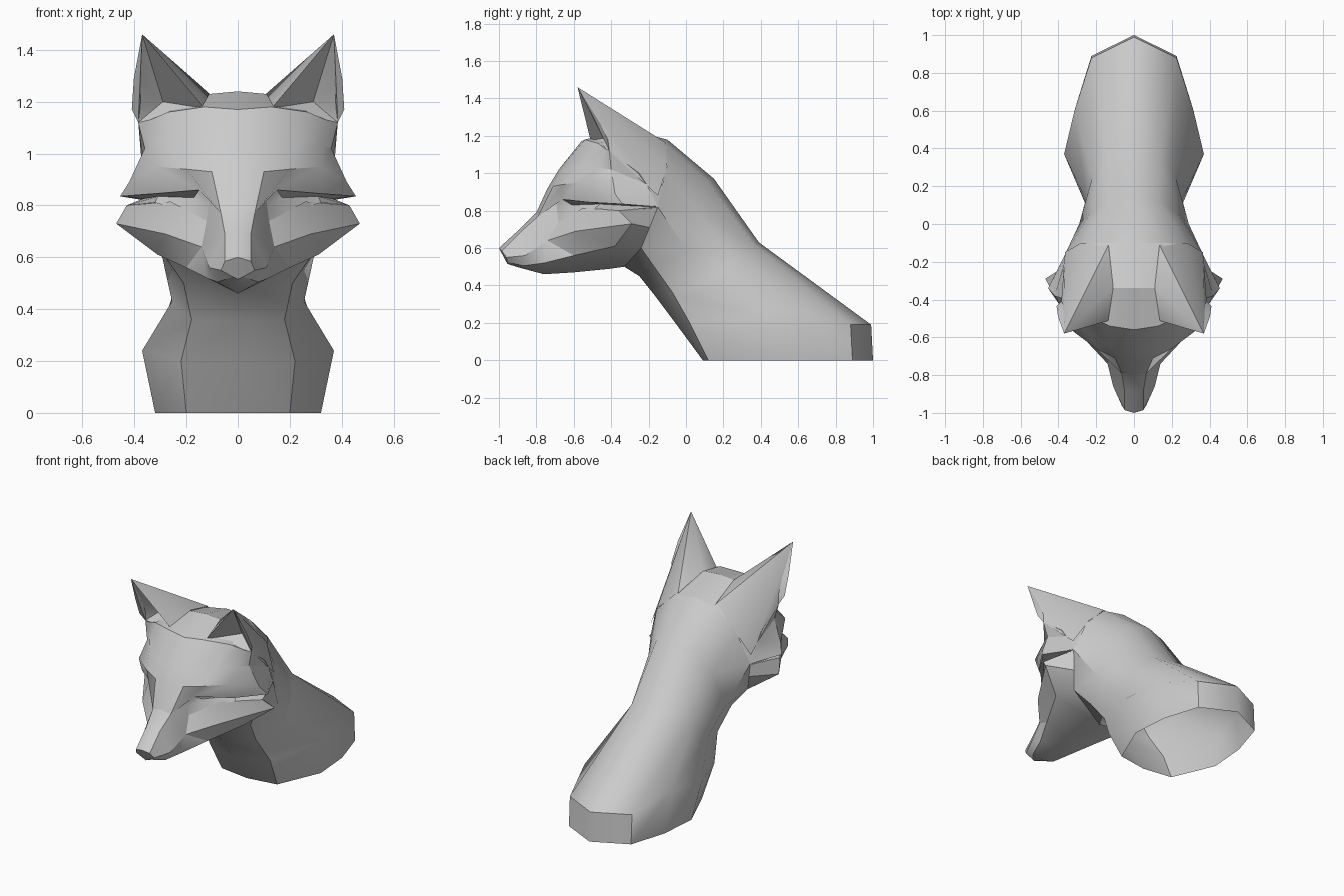
import bpy, bmesh, math
from mathutils import Vector


def finish(name, bm, ref, angle):
    """Face outward from a reference point, mirror across x and soften shallow edges."""
    bmesh.ops.recalc_face_normals(bm, faces=bm.faces)
    ref = Vector(ref)
    if sum(f.normal.dot(f.calc_center_median() - ref) * f.calc_area() for f in bm.faces) < 0:
        bmesh.ops.reverse_faces(bm, faces=bm.faces)
    me = bpy.data.meshes.new(name)
    bm.to_mesh(me)
    bm.free()
    ob = bpy.data.objects.new(name, me)
    bpy.context.collection.objects.link(ob)
    bpy.ops.object.select_all(action='DESELECT')
    ob.select_set(True)
    bpy.context.view_layer.objects.active = ob
    bpy.ops.object.shade_smooth_by_angle(angle=math.radians(angle))
    mir = ob.modifiers.new("mirror", 'MIRROR')
    mir.use_clip = True
    return ob


def loft(name, rows, ref, cap=False, angle=30):
    """Skin half cross-sections into a surface."""
    bm = bmesh.new()
    grid = [[bm.verts.new(p) for p in row] for row in rows]
    for a, b in zip(grid, grid[1:]):
        for i in range(len(a) - 1):
            bm.faces.new((a[i], a[i + 1], b[i + 1], b[i]))
    if cap:
        bm.faces.new(grid[0])
    return finish(name, bm, ref, angle)


# Neck: half rings from the open base up to the back of the skull
loft("neck", [
    [(0, 1, 0), (.225, .89, 0), (.3, .65, 0), (.32, .4, 0), (.2, .12, 0), (0, .09, 0)],
    [(0, .99, .19), (.225, .88, .19), (.315, .6, .27), (.37, .37, .24), (.22, .02, .2), (0, -.05, .19)],
    [(0, .39, .63), (.14, .36, .62), (.22, .25, .55), (.255, .13, .43), (.18, -.07, .36), (0, -.17, .35)],
    [(0, .15, .97), (.13, .12, .95), (.23, .06, .8), (.29, 0, .59), (.21, -.17, .5), (0, -.25, .45)],
    [(0, -.1, 1.18), (.16, -.1, 1.15), (.29, -.11, 1.02), (.36, -.15, .82), (.28, -.24, .6), (0, -.33, .5)],
], (0, .25, .4), angle=42)

# Upper head: columns from the brow edge over the forehead to the nape
loft("upper_head", [
    [(0, -.8, .79), (0, -.74, .92), (0, -.68, 1.02), (0, -.56, 1.17), (0, -.34, 1.24), (0, -.1, 1.18)],
    [(.065, -.79, .77), (.1, -.71, .93), (.12, -.66, 1.01), (.13, -.54, 1.18), (.11, -.34, 1.23), (.16, -.1, 1.15)],
    [(.15, -.66, .86), (.2, -.66, .94), (.24, -.57, 1.04), (.27, -.47, 1.16), (.24, -.28, 1.19), (.225, -.105, 1.085)],
    [(.33, -.52, .845), (.32, -.57, .95), (.33, -.47, 1.03), (.34, -.43, 1.13), (.33, -.25, 1.08), (.325, -.13, .92)],
    [(.455, -.34, .835), (.42, -.38, .89), (.36, -.4, 1.02), (.385, -.41, 1.12), (.37, -.25, 1.0), (.36, -.15, .82)],
], (0, -.35, .8), angle=27)

# Temple: closes the side of the head behind the brow
loft("temple", [
    [(.455, -.34, .835), (.42, -.38, .89), (.36, -.4, 1.02), (.385, -.41, 1.12)],
    [(.36, -.15, .82), (.365, -.18, .88), (.37, -.21, .94), (.37, -.25, 1.0)],
], (0, -.3, .9))

# Muzzle: half rings from the nose back to the inner eye corner
loft("muzzle", [
    [(0, -1, .6), (.05, -.985, .585), (.065, -.96, .55), (.02, -.955, .525), (0, -.955, .515)],
    [(0, -.89, .7), (.05, -.88, .69), (.11, -.86, .56), (.08, -.87, .505), (0, -.89, .495)],
    [(0, -.8, .79), (.065, -.79, .77), (.14, -.74, .64), (.12, -.76, .52), (0, -.76, .46)],
    [(0, -.74, .92), (.1, -.7, .9), (.12, -.68, .74), (.2, -.6, .56), (0, -.6, .47)],
], (0, -.75, .62), cap=True)

# Cheek and jaw: columns from the lower eyelid down to the chin line
loft("cheek", [
    [(.12, -.68, .74), (.14, -.74, .64), (.12, -.76, .52), (0, -.76, .46)],
    [(.26, -.55, .815), (.28, -.59, .69), (.2, -.6, .56), (0, -.6, .47)],
    [(.43, -.36, .80), (.47, -.29, .73), (.31, -.38, .61), (0, -.4, .49)],
    [(.36, -.15, .82), (.32, -.195, .71), (.28, -.24, .6), (0, -.33, .5)],
], (0, -.4, .7))

# Recessed eye band between the brow and the eyelid
loft("eye_recess", [
    [(.1, -.7, .9), (.112, -.69, .8), (.12, -.68, .74)],
    [(.15, -.66, .86), (.17, -.61, .83), (.17, -.635, .765)],
    [(.33, -.52, .845), (.31, -.46, .835), (.32, -.49, .811)],
    [(.45, -.335, .836), (.37, -.28, .825), (.43, -.36, .80)],
    [(.36, -.15, .825), (.35, -.15, .82), (.36, -.15, .815)],
], (0, -.35, .8))

# Ear: outer shell fanned from the tip down to the nape, with a hollow front
bm = bmesh.new()
tip = bm.verts.new((.37, -.58, 1.46))
hollow = bm.verts.new((.29, -.37, 1.2))
rim = [bm.verts.new(p) for p in [
    (.13, -.51, 1.175), (.11, -.335, 1.232), (.135, -.11, 1.165), (.28, -.1, 1.035),
    (.365, -.15, .88), (.385, -.41, 1.12), (.41, -.435, 1.17), (.402, -.49, 1.29)]]
for a, b in zip(rim, rim[1:]):
    bm.faces.new((tip, a, b))
for a, b in [(tip, rim[7]), (rim[7], rim[6]), (rim[6], rim[5]), (rim[5], rim[0]), (rim[0], tip)]:
    bm.faces.new((a, b, hollow))
finish("ear", bm, (.28, -.33, 1.15), 45)
